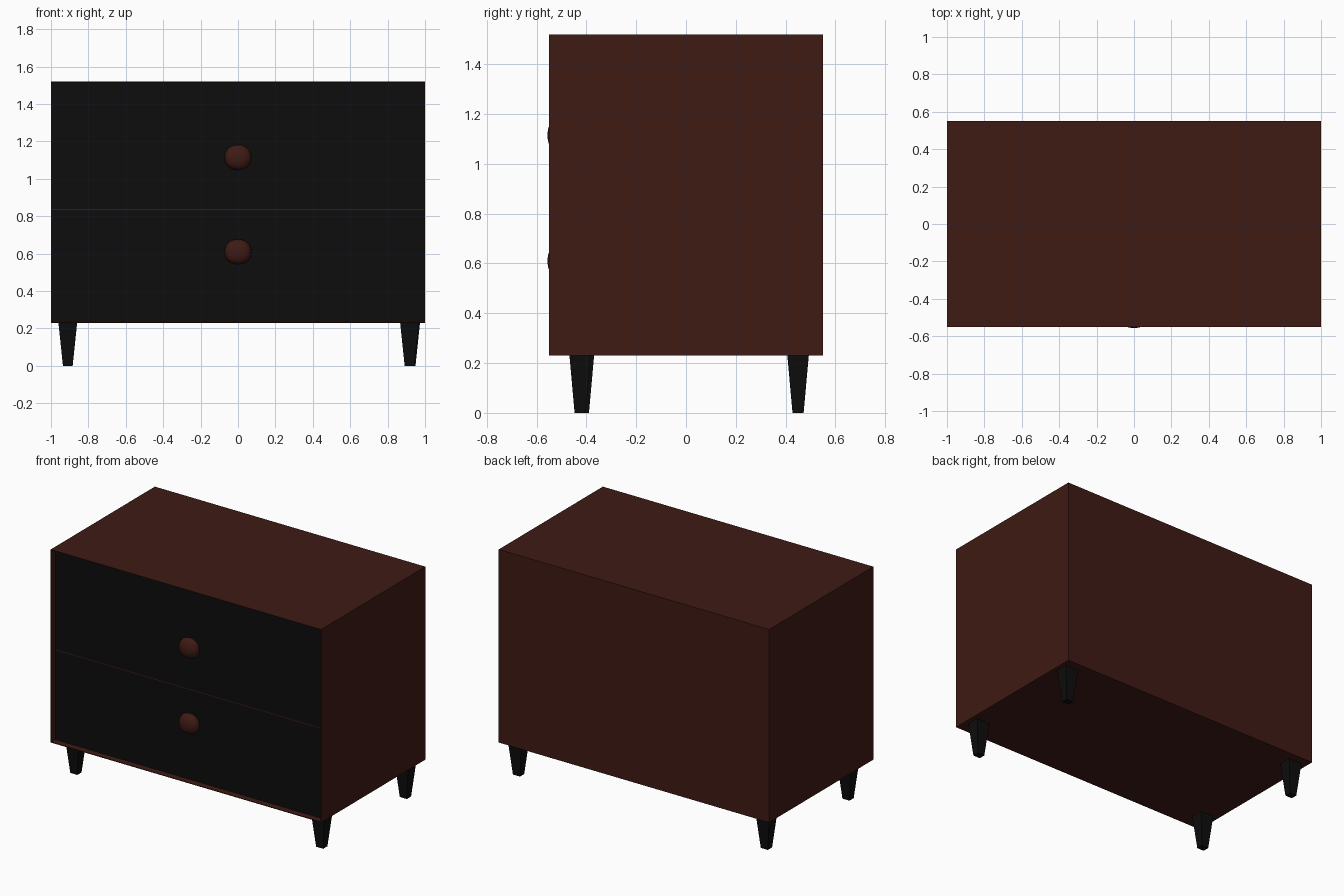
import bpy, bmesh
from mathutils import Matrix

if "Cube" in bpy.data.objects:
    bpy.data.objects.remove(bpy.data.objects["Cube"])


def material(name, rgb):
    m = bpy.data.materials.new(name)
    m.diffuse_color = (*rgb, 1)
    m.use_nodes = True
    m.node_tree.nodes["Principled BSDF"].inputs["Base Color"].default_value = m.diffuse_color
    return m


BROWN = material("dark_wood", (0.05, 0.0105, 0.007))
BLACK = material("black_lacquer", (0.004, 0.004, 0.004))


def add_object(name, bm, mat):
    mesh = bpy.data.meshes.new(name)
    bm.to_mesh(mesh)
    bm.free()
    mesh.materials.append(mat)
    ob = bpy.data.objects.new(name, mesh)
    bpy.context.collection.objects.link(ob)
    return ob


def box_mesh(size, center):
    bm = bmesh.new()
    bmesh.ops.create_cube(bm, size=1, matrix=Matrix.Translation(center) @ Matrix.Diagonal((*size, 1)))
    return bm


WALL, FRONT = 0.004, -0.507
BOTTOM, SPLIT, TOP = 0.23, 0.835, 1.52

# Cabinet shell: thin-walled box, open at the front
bm = box_mesh((2, 1.1, TOP - BOTTOM), (0, 0, (TOP + BOTTOM) / 2))
front = [f for f in bm.faces if f.normal.y < -0.9]
bmesh.ops.delete(bm, geom=front, context='FACES_ONLY')
shell = add_object("cabinet_shell", bm, BROWN)
solid = shell.modifiers.new("wall", 'SOLIDIFY')
solid.thickness = WALL
solid.offset = -1
solid.use_even_offset = True

# Thin divider between the drawers
add_object("drawer_divider", box_mesh((1.992, 1.05, 0.005), (0, FRONT + 0.525, SPLIT)), BROWN)

# Recessed drawer fronts, each with a rounded knob
for name, z0, z1, knob_z in (("lower", BOTTOM + WALL, SPLIT - 0.0025, 0.61),
                             ("upper", SPLIT + 0.0025, TOP - WALL, 1.115)):
    add_object(name + "_drawer_front",
               box_mesh((1.992, 0.03, z1 - z0), (0, FRONT + 0.015, (z0 + z1) / 2)), BLACK)
    bm = box_mesh((1, 1, 1), (0, 0, 0))
    knob = add_object(name + "_knob", bm, BROWN)
    sub = knob.modifiers.new("round", 'SUBSURF')
    sub.levels = sub.render_levels = 3
    knob.data.polygons.foreach_set("use_smooth", [True] * 6)
    # a subdivided cube shrinks, so scale it up to the knob size
    knob.scale = (0.17, 0.105, 0.16)
    knob.location = (0, -0.512, knob_z)

# Tapered square legs
for name, x, y in (("front_left_leg", -0.91, -0.412), ("front_right_leg", 0.917, -0.425),
                   ("back_left_leg", -0.91, 0.45), ("back_right_leg", 0.923, 0.45)):
    bm = box_mesh((0.1, 0.086, BOTTOM), (0, 0, BOTTOM / 2))
    for v in bm.verts:
        if v.co.z < 0.01:
            v.co.x *= 0.52
            v.co.y *= 0.52
    leg = add_object(name, bm, BLACK)
    leg.location = (x, y, 0)
